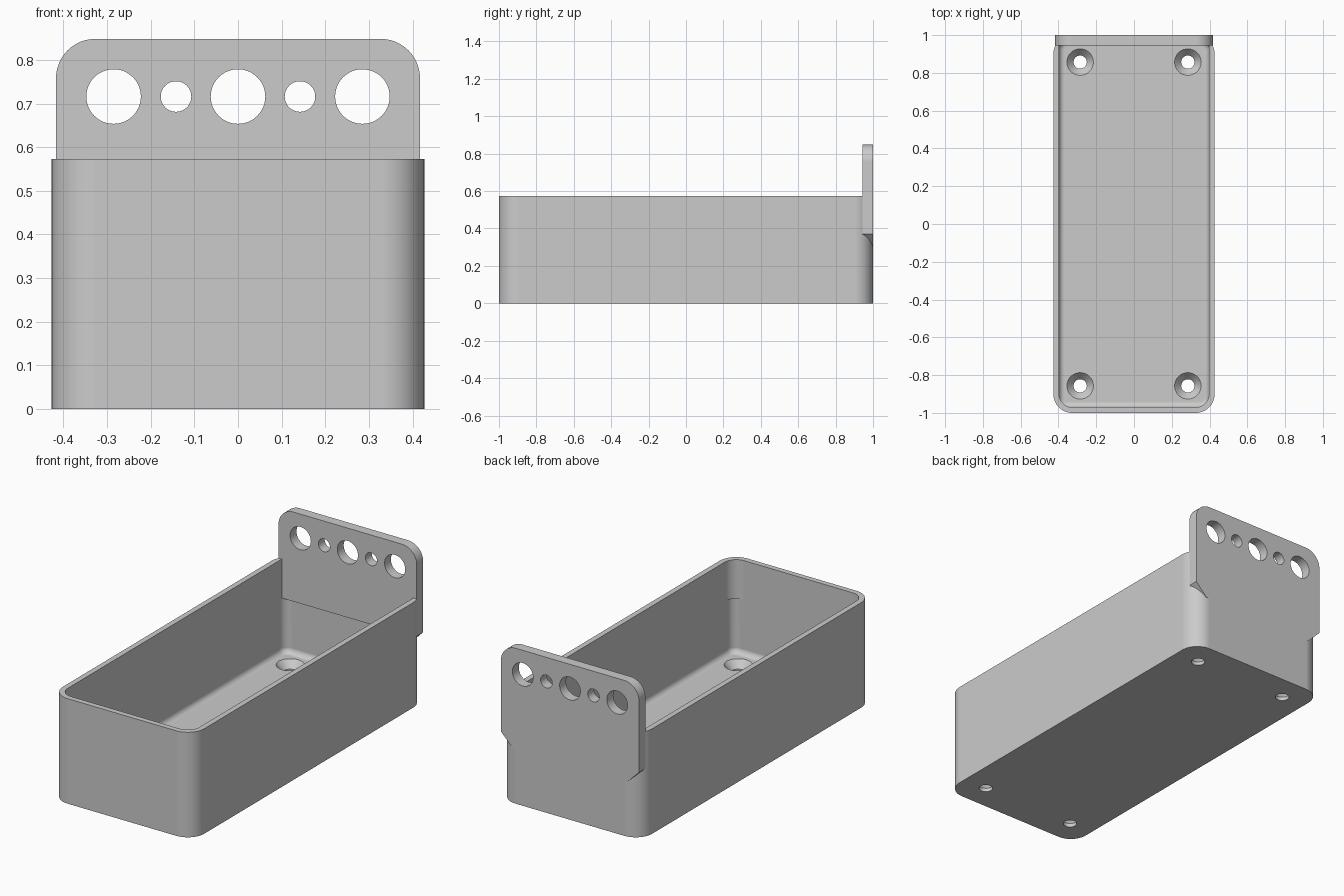
import bpy, bmesh, math
from mathutils import Matrix

cube = bpy.data.objects.get("Cube")
if cube:
    bpy.data.objects.remove(cube)

HALF_W, HEIGHT, WALL, FLOOR = 0.427, 0.573, 0.03, 0.06
LEDGE = 0.36            # height where the plate starts inside the tray
PLATE_Y = 0.945         # inner face of the plate

plastic = bpy.data.materials.new("grey plastic")
plastic.use_nodes = True
plastic.diffuse_color = (0.6, 0.6, 0.6, 1)
plastic.node_tree.nodes["Principled BSDF"].inputs["Base Color"].default_value = (0.6, 0.6, 0.6, 1)


def rounded_rect(x0, x1, y0, y1, radii, steps=12):
    """Outline; radii run from the lower left corner counter-clockwise."""
    points = []
    corners = ((x0, y0, 1, 1), (x1, y0, -1, 1), (x1, y1, -1, -1), (x0, y1, 1, -1))
    for i, ((x, y, sx, sy), r) in enumerate(zip(corners, radii)):
        if r == 0:
            points.append((x, y))
            continue
        for k in range(steps + 1):
            a = math.pi + (i + k / steps) * math.pi / 2
            points.append((x + sx * r + r * math.cos(a), y + sy * r + r * math.sin(a)))
    return points


def loft(name, layers):
    """Closed solid through (outline, z) layers."""
    bm = bmesh.new()
    rings = [[bm.verts.new((x, y, z)) for x, y in outline] for outline, z in layers]
    for a, b in zip(rings, rings[1:]):
        for i in range(len(a)):
            j = (i + 1) % len(a)
            bm.faces.new((a[i], a[j], b[j], b[i]))
    bm.faces.new(rings[0][::-1])
    bm.faces.new(rings[-1])
    bmesh.ops.recalc_face_normals(bm, faces=bm.faces)
    mesh = bpy.data.meshes.new(name)
    bm.to_mesh(mesh)
    bm.free()
    mesh.materials.append(plastic)
    ob = bpy.data.objects.new(name, mesh)
    bpy.context.collection.objects.link(ob)
    return ob


def disc(x, y, r, n=48):
    return [(x + r * math.cos(k * math.tau / n), y + r * math.sin(k * math.tau / n)) for k in range(n)]


def stand_up(ob):
    """Turn a part drawn in x/z and extruded along y upright."""
    ob.data.transform(Matrix(((1, 0, 0, 0), (0, 0, 1, 0), (0, 1, 0, 0), (0, 0, 0, 1))))
    ob.data.flip_normals()
    return ob


def combine(target, tool, operation):
    mod = target.modifiers.new(operation, "BOOLEAN")
    mod.operation, mod.solver, mod.object = operation, "EXACT", tool
    bpy.context.view_layer.objects.active = target
    bpy.ops.object.modifier_apply(modifier=mod.name)
    bpy.data.objects.remove(tool)


# Tray body with rounded upright corners
outer = rounded_rect(-HALF_W, HALF_W, -1, 1, [0.1] * 4)
tray = loft("hanging_tray", [(outer, 0), (outer, HEIGHT)])

# Upper cavity, open towards the plate
inner_x, inner_y = HALF_W - WALL, 1 - WALL
upper = rounded_rect(-inner_x, inner_x, -inner_y, 1.1, (0.07, 0.07, 0, 0))
combine(tray, loft("upper_cavity", [(upper, LEDGE), (upper, 0.7)]), "DIFFERENCE")

# Hanger plate: round top corners, chamfered bottom corners
pw, chamfer = 0.417, 0.07
top = rounded_rect(-pw, pw, 0.4, 0.848, (0, 0, 0.09, 0.09))
outline = [(-pw, 0.37), (chamfer - pw, 0.30), (pw - chamfer, 0.30), (pw, 0.37)] + top[2:]
combine(tray, stand_up(loft("hanger_plate", [(outline, PLATE_Y), (outline, 1)])), "UNION")

# Lower cavity with a filleted floor
fillet, layers = 0.03, []
for k in range(7):
    a = k / 6 * math.pi / 2
    inset = fillet * (1 - math.sin(a)) - 0.0007
    ring = rounded_rect(inset - inner_x, inner_x - inset, inset - inner_y, inner_y - inset, [0.045 - inset] * 4)
    layers.append((ring, FLOOR + fillet * (1 - math.cos(a))))
layers.append((layers[-1][0], LEDGE))
combine(tray, loft("lower_cavity", layers), "DIFFERENCE")

# Countersunk screw holes in the floor
for x in (-0.285, 0.285):
    for y in (-0.857, 0.857):
        sink = [(disc(x, y, r), z) for r, z in ((0.035, -0.1), (0.035, 0.02), (0.07, FLOOR), (0.07, 0.1))]
        combine(tray, loft("screw_hole", sink), "DIFFERENCE")

# Round holes through the plate
for x, r in ((-0.285, 0.0625), (-0.142, 0.035), (0, 0.0625), (0.142, 0.035), (0.285, 0.0625)):
    hole = disc(x, 0.716, r)
    combine(tray, stand_up(loft("plate_hole", [(hole, 0.9), (hole, 1.1)])), "DIFFERENCE")

# Smooth curves, crisp edges
bpy.ops.object.select_all(action="DESELECT")
tray.select_set(True)
bpy.context.view_layer.objects.active = tray
bpy.ops.object.shade_smooth_by_angle(angle=math.radians(30))
weighted = tray.modifiers.new("even_shading", "WEIGHTED_NORMAL")
weighted.keep_sharp = True
